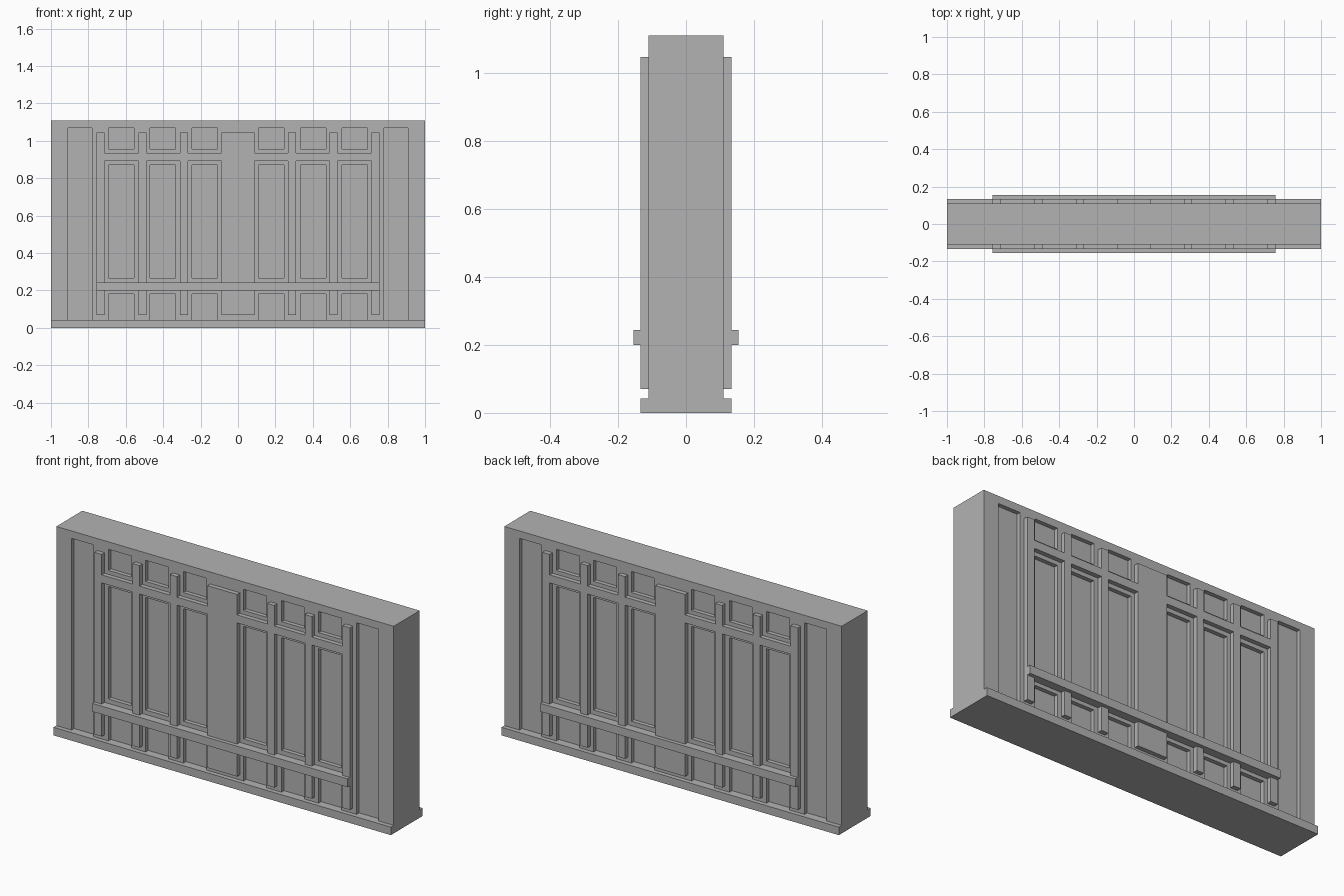
import bpy, bmesh
from mathutils import Matrix, Vector

cube = bpy.data.objects.get("Cube")
if cube:
    bpy.data.objects.remove(cube, do_unlink=True)

stone = bpy.data.materials.new("grey_stone")
stone.use_nodes = True
GREY = (0.45, 0.45, 0.45, 1)
stone.diffuse_color = GREY
stone.node_tree.nodes["Principled BSDF"].inputs["Base Color"].default_value = GREY

WALL, TRIM, LEDGE, RECESS = 0.11, 0.134, 0.154, 0.088   # half depths in y
HEIGHT, PLINTH = 1.11, 0.043


def make_boxes(name, boxes):
    """One object from (x0, x1, y0, y1, z0, z1) boxes."""
    bm = bmesh.new()
    for x0, x1, y0, y1, z0, z1 in boxes:
        centre = Vector((x0 + x1, y0 + y1, z0 + z1)) / 2
        size = Matrix.Diagonal((x1 - x0, y1 - y0, z1 - z0, 1))
        bmesh.ops.create_cube(bm, size=1, matrix=Matrix.Translation(centre) @ size)
    mesh = bpy.data.meshes.new(name)
    bm.to_mesh(mesh)
    bm.free()
    mesh.materials.append(stone)
    obj = bpy.data.objects.new(name, mesh)
    bpy.context.collection.objects.link(obj)
    return obj


def both_faces(x0, x1, inner, outer, z0, z1):
    """The same box on the front and the back."""
    return [(x0, x1, -outer, -inner, z0, z1), (x0, x1, inner, outer, z0, z1)]


def four_way(x0, x1, *rest):
    """The same box on both faces and both halves."""
    return both_faces(x0, x1, *rest) + both_faces(-x1, -x0, *rest)


# Wall with recessed panels
wall = make_boxes("wall", [(-1, 1, -WALL, WALL, PLINTH, HEIGHT)])
panels = four_way(0.78, 0.91, RECESS, 0.2, 0, 1.07)
for x0, x1 in ((0.11, 0.247), (0.335, 0.471), (0.555, 0.692)):
    for z0, z1 in ((0, 0.18), (0.268, 0.871), (0.957, 1.07)):
        panels += four_way(x0, x1, RECESS, 0.2, z0, z1)
cutter = make_boxes("panel_cutter", panels)
cutter.hide_render = True
cut = wall.modifiers.new("panels", "BOOLEAN")
cut.operation = "DIFFERENCE"
cut.solver = "EXACT"
cut.object = cutter
graph = bpy.context.evaluated_depsgraph_get()
carved = bpy.data.meshes.new_from_object(wall.evaluated_get(graph))
wall.modifiers.clear()
wall.data = carved
bpy.data.objects.remove(cutter, do_unlink=True)

# Plinth
make_boxes("plinth", [(-1, 1, -TRIM, TRIM, 0, PLINTH)])

# Upright stiles and the broad middle pilaster
stiles = ((0.268, 0.309), (0.490, 0.532), (0.714, 0.757))
make_boxes("middle_pilasters", both_faces(-0.088, 0.088, WALL, TRIM, 0.07, 1.046))
uprights = []
for x0, x1 in stiles:
    uprights += four_way(x0, x1, WALL, TRIM, 0.07, 1.046)
make_boxes("stiles", uprights)

# Upper rails between the uprights
rails, start = [], 0.088
for x0, x1 in stiles:
    rails += four_way(start, x0, WALL, TRIM, 0.893, 0.936)
    start = x1
make_boxes("upper_rails", rails)

# Long ledge across the lower part
make_boxes("lower_ledges", both_faces(-0.757, 0.757, WALL, LEDGE, 0.2, 0.244))
